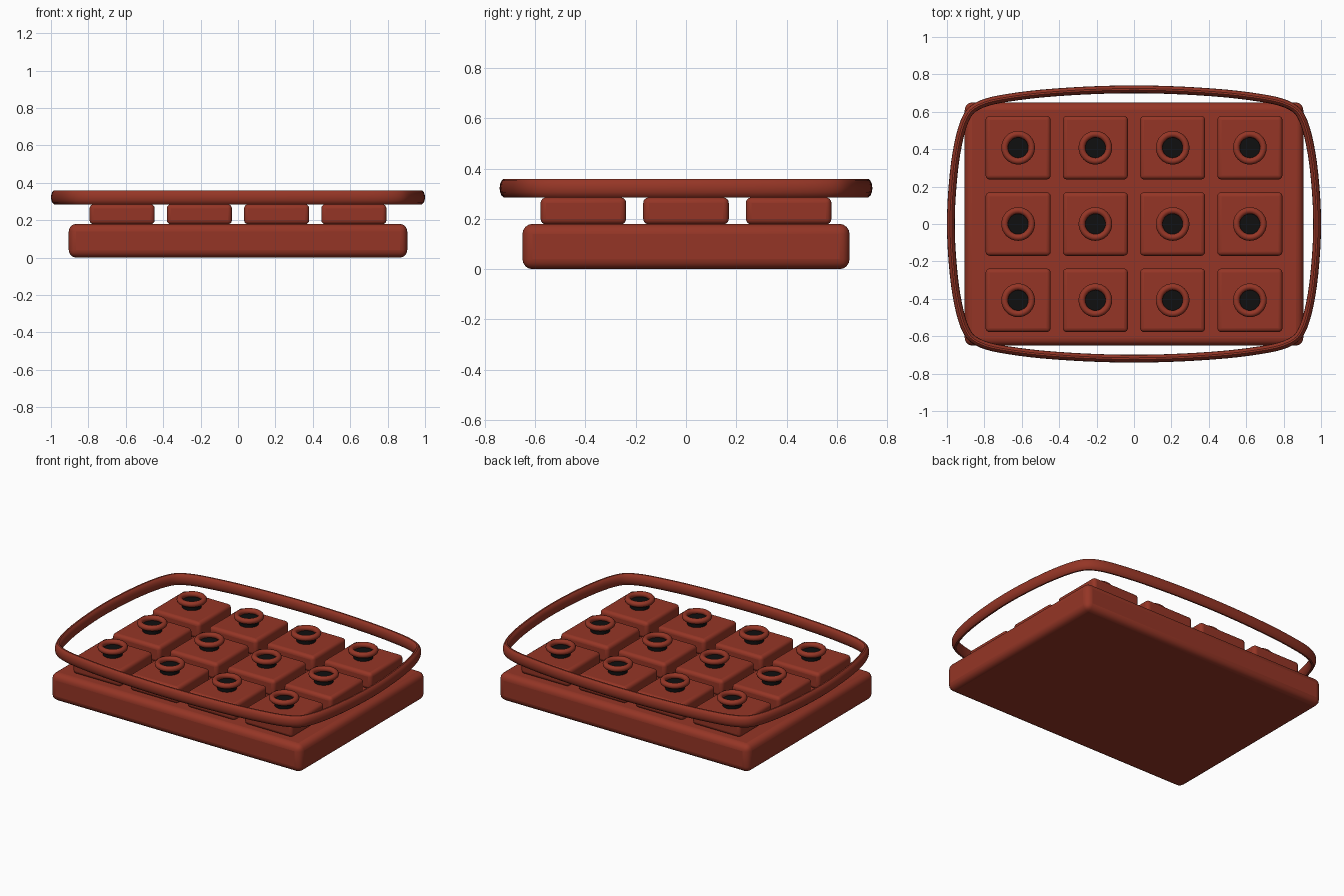
import bpy, bmesh, math
from mathutils import Vector

cube = bpy.data.objects.get("Cube")
if cube:
    bpy.data.objects.remove(cube, do_unlink=True)


def material(name, rgb):
    m = bpy.data.materials.new(name)
    m.use_nodes = True
    m.diffuse_color = (*rgb, 1)
    bsdf = next(n for n in m.node_tree.nodes if n.type == 'BSDF_PRINCIPLED')
    bsdf.inputs["Base Color"].default_value = (*rgb, 1)
    return m


red = material("brick red", (0.30, 0.036, 0.019))
black = material("near black", (0.005, 0.005, 0.005))


def finish(obj, name, mat):
    obj.name = name
    obj.data.materials.append(mat)
    bpy.ops.object.select_all(action='DESELECT')
    obj.select_set(True)
    bpy.context.view_layer.objects.active = obj
    bpy.ops.object.shade_smooth_by_angle(angle=math.radians(40))
    return obj


def block(name, x, y, bottom, top, half_x, half_y, bevel):
    bpy.ops.mesh.primitive_cube_add(size=2, location=(x, y, (bottom + top) / 2))
    obj = bpy.context.object
    obj.scale = (half_x, half_y, (top - bottom) / 2)
    bpy.ops.object.transform_apply(location=False, rotation=False, scale=True)
    mod = obj.modifiers.new("rounded_edges", 'BEVEL')
    mod.width = bevel
    mod.segments = 4
    return finish(obj, name, red)


# Base slab
block("base", 0, 0, 0, 0.18, 0.905, 0.65, 0.04)

# Tiles, each with a dark core and a raised collar
for row in range(3):
    for col in range(4):
        x, y = (col - 1.5) * 0.413, (row - 1) * 0.408
        tag = f"_{row + 1}_{col + 1}"
        block("tile" + tag, x, y, 0.178, 0.285, 0.174, 0.17, 0.022)
        bpy.ops.mesh.primitive_cylinder_add(
            vertices=32, radius=0.058, depth=0.04, location=(x, y, 0.302))
        finish(bpy.context.object, "core" + tag, black)
        bpy.ops.mesh.primitive_torus_add(
            major_segments=32, minor_segments=12, major_radius=0.072,
            minor_radius=0.018, location=(x, y, 0.333))
        finish(bpy.context.object, "collar" + tag, red)

# Floating rim: one quarter of the outline, mirrored to the other three
quarter = [(1, 0), (.995, .15), (.978, .33), (.95, .48), (.915, .58), (.87, .635),
           (.79, .672), (.68, .695), (.5, .718), (.25, .735), (0, .741)]
half = quarter + [(-x, y) for x, y in reversed(quarter[:-1])]
outline = [Vector(p) for p in half + [(-x, -y) for x, y in half[1:-1]]]
count = len(outline)


def smooth_point(i, t):
    a, b, c, d = (outline[(i + k) % count] for k in (-1, 0, 1, 2))
    return 0.5 * (2 * b + (c - a) * t + (2 * a - 5 * b + 4 * c - d) * t ** 2
                  + (3 * b - a - 3 * c + d) * t ** 3)


path = [smooth_point(i, k / 3) for i in range(count) for k in range(3)]
sides = 14
bm = bmesh.new()
loops = []
for i, p in enumerate(path):
    along = (path[(i + 1) % len(path)] - path[i - 1]).normalized()
    outward = Vector((along.y, -along.x))
    loop = []
    for k in range(sides):
        angle = math.tau * k / sides
        q = p + outward * 0.021 * (math.cos(angle) - 1)
        loop.append(bm.verts.new((q.x, q.y, 0.322 + 0.038 * math.sin(angle))))
    loops.append(loop)
for i, loop in enumerate(loops):
    other = loops[(i + 1) % len(loops)]
    for k in range(sides):
        n = (k + 1) % sides
        bm.faces.new((loop[k], other[k], other[n], loop[n]))
bmesh.ops.recalc_face_normals(bm, faces=bm.faces)
mesh = bpy.data.meshes.new("rim")
bm.to_mesh(mesh)
bm.free()
rim = bpy.data.objects.new("rim", mesh)
bpy.context.collection.objects.link(rim)
finish(rim, "rim", red)
